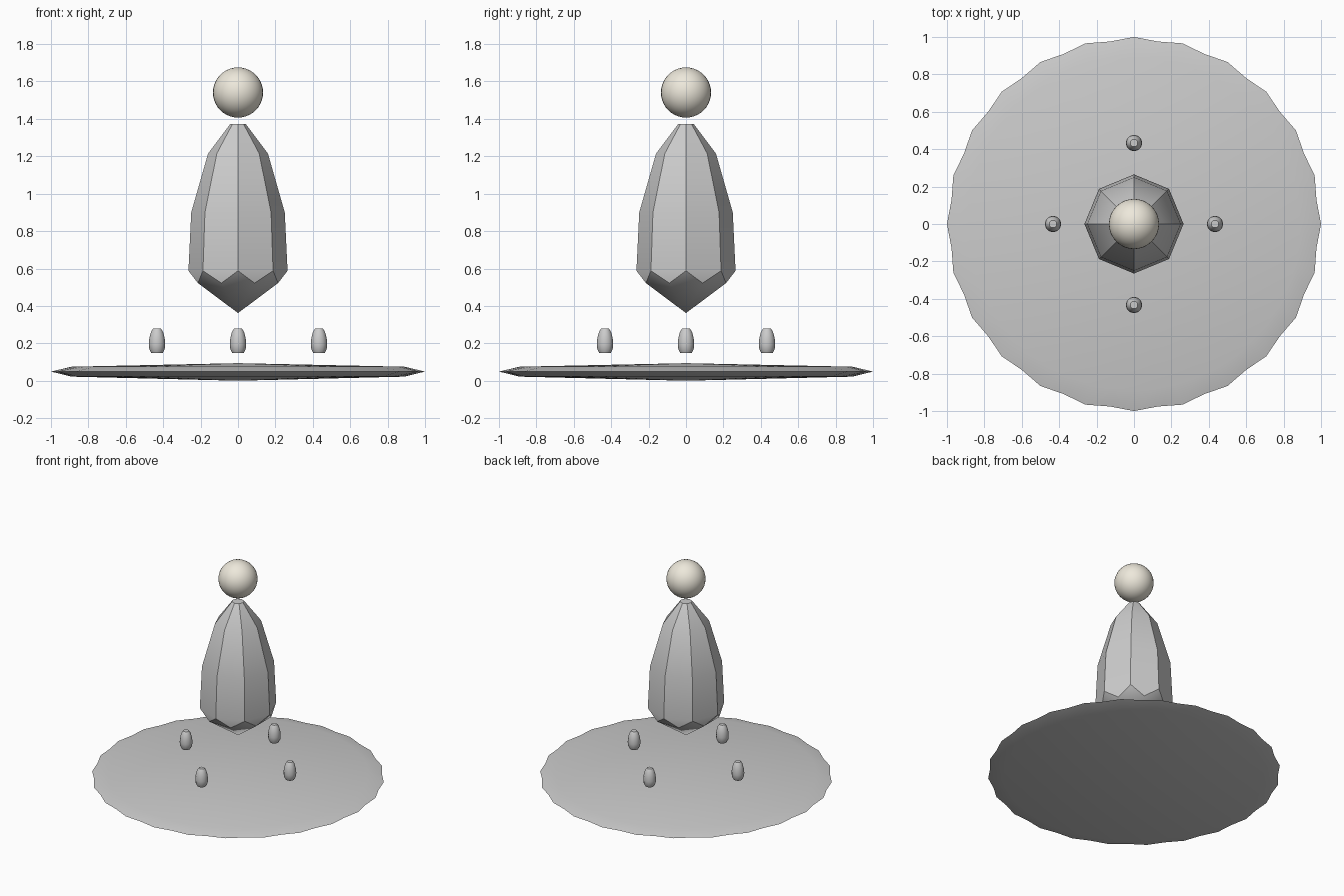
import bpy, bmesh
from math import cos, sin, pi, radians

if "Cube" in bpy.data.objects:
    bpy.data.objects.remove(bpy.data.objects["Cube"])


def ring(bm, n, r, z, offset=0.0):
    return [bm.verts.new((r * cos(2 * pi * (i + offset) / n),
                          r * sin(2 * pi * (i + offset) / n), z)) for i in range(n)]


def bridge(bm, a, b):
    n = len(a)
    for i in range(n):
        j = (i + 1) % n
        bm.faces.new((a[i], a[j], b[j], b[i]))


def fan(bm, a, z):
    tip = bm.verts.new((0, 0, z))
    for i in range(len(a)):
        bm.faces.new((a[i], a[(i + 1) % len(a)], tip))


def finish(bm, name, location=(0, 0, 0), angle=40):
    bmesh.ops.recalc_face_normals(bm, faces=bm.faces[:])
    mesh = bpy.data.meshes.new(name)
    bm.to_mesh(mesh)
    bm.free()
    ob = bpy.data.objects.new(name, mesh)
    ob.location = location
    bpy.context.collection.objects.link(ob)
    bpy.ops.object.select_all(action='DESELECT')
    ob.select_set(True)
    bpy.context.view_layer.objects.active = ob
    bpy.ops.object.shade_smooth_by_angle(angle=radians(angle))
    return ob


# Thin lens-shaped base disc with a lightly scalloped rim
bm = bmesh.new()
n = 48
top = ring(bm, n, 0.89, 0.075)
low = ring(bm, n, 0.89, 0.022)
rim = ring(bm, n, 1.0, 0.049)
for v in rim[1::2]:
    v.co.x *= 0.984
    v.co.y *= 0.984
bridge(bm, rim, top)
bridge(bm, low, rim)
fan(bm, top, 0.094)
fan(bm, low, 0.0)
finish(bm, "base_disc", angle=30)

# Eight-sided body, staggered lower ring and pointed bottom
bm = bmesh.new()
n = 8
profile = [(0.042, 1.372), (0.16, 1.215), (0.25, 0.9), (0.265, 0.588)]
rings = [ring(bm, n, r, z) for r, z in profile]
for a, b in zip(rings, rings[1:]):
    bridge(bm, a, b)
bm.faces.new(rings[0])
lower = ring(bm, n, 0.232, 0.522, 0.5)
for i in range(n):
    j = (i + 1) % n
    bm.faces.new((rings[-1][i], rings[-1][j], lower[i]))
    bm.faces.new((rings[-1][j], lower[j], lower[i]))
fan(bm, lower, 0.362)
finish(bm, "body", angle=30)

# Four small egg-shaped floating feet
egg = [(0.020, 0.280), (0.032, 0.262), (0.041, 0.228), (0.044, 0.195),
       (0.041, 0.168), (0.030, 0.147)]
for k in range(4):
    bm = bmesh.new()
    rings = [ring(bm, 12, r, z) for r, z in egg]
    for a, b in zip(rings, rings[1:]):
        bridge(bm, a, b)
    bm.faces.new(rings[0])
    bm.faces.new(rings[-1])
    finish(bm, f"pebble_{k + 1}",
           (0.433 * cos(k * pi / 2), 0.433 * sin(k * pi / 2), 0))

# Cream ball on top
bm = bmesh.new()
bmesh.ops.create_uvsphere(bm, u_segments=32, v_segments=20, radius=0.134)
ball = finish(bm, "top_ball", (0, 0, 1.541))
cream = bpy.data.materials.new("cream")
cream.diffuse_color = (0.85, 0.81, 0.71, 1)
cream.use_nodes = True
cream.node_tree.nodes["Principled BSDF"].inputs["Base Color"].default_value = cream.diffuse_color
ball.data.materials.append(cream)
